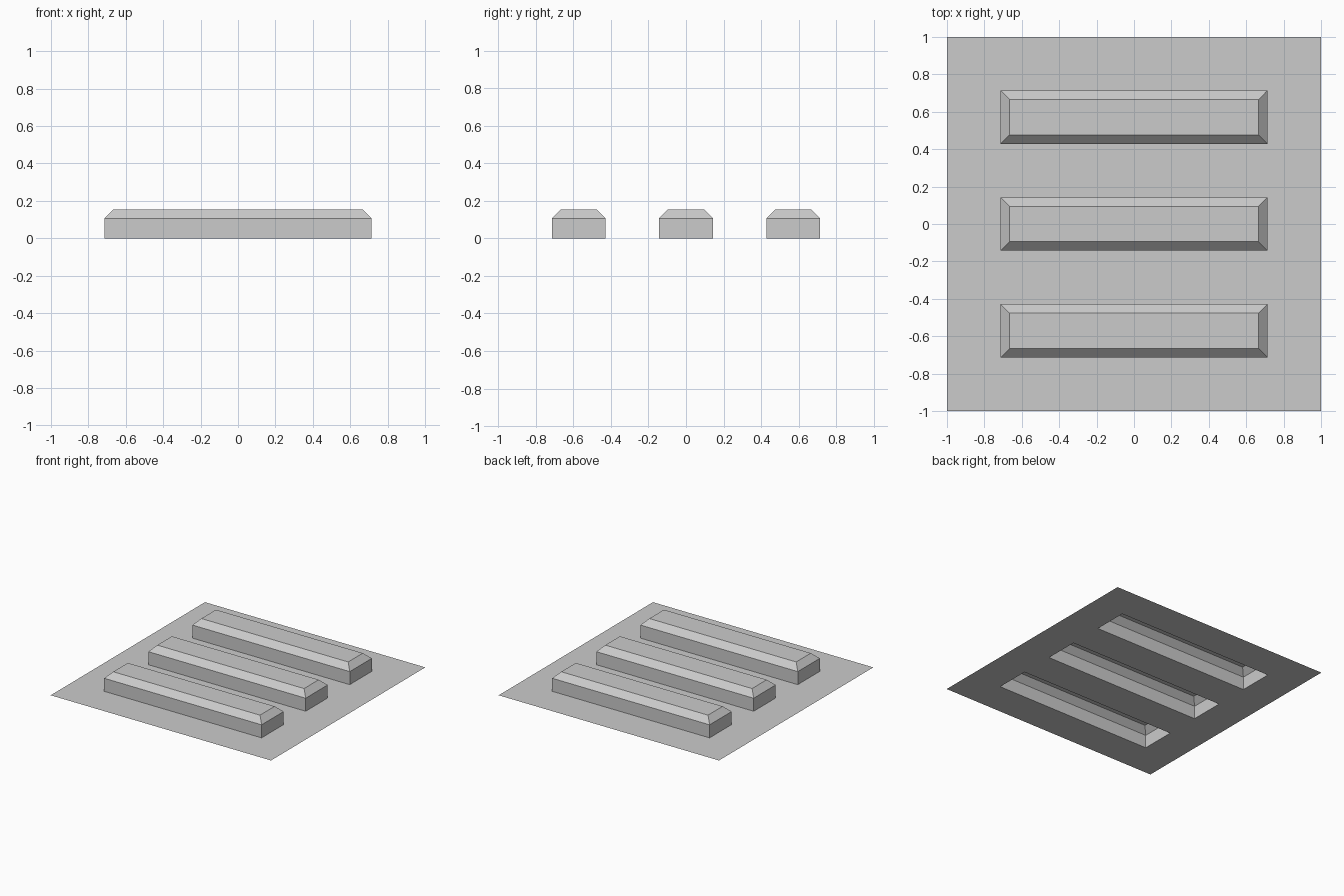
import bpy, bmesh

if "Cube" in bpy.data.objects:
    bpy.data.objects.remove(bpy.data.objects["Cube"])

N = 7            # sheet divided into 7 x 7 cells
WALL_H = 0.107   # vertical wall of each bar
CHAMFER = 0.048  # sloped rim, same in width and height

bm = bmesh.new()

# flat sheet
bmesh.ops.create_grid(bm, x_segments=N, y_segments=N, size=1.0)

# merge the five middle cells of rows 1, 3 and 5 into one face per bar
bars = []
for row in (1, 3, 5):
    y = -1 + (row + 0.5) * 2 / N
    cells = []
    for f in bm.faces:
        c = f.calc_center_median()
        if abs(c.y - y) < 0.05 and abs(c.x) < 0.7:
            cells.append(f)
    bars += bmesh.ops.dissolve_faces(bm, faces=cells, use_verts=False)["region"]

# raise each bar, then chamfer its rim (underside stays open)
bmesh.ops.inset_individual(bm, faces=bars, thickness=0.0, depth=WALL_H, use_even_offset=True)
bmesh.ops.inset_individual(bm, faces=bars, thickness=CHAMFER, depth=CHAMFER, use_even_offset=True)

mesh = bpy.data.meshes.new("ribbed_plate")
bm.to_mesh(mesh)
bm.free()
plate = bpy.data.objects.new("ribbed_plate", mesh)
bpy.context.collection.objects.link(plate)
